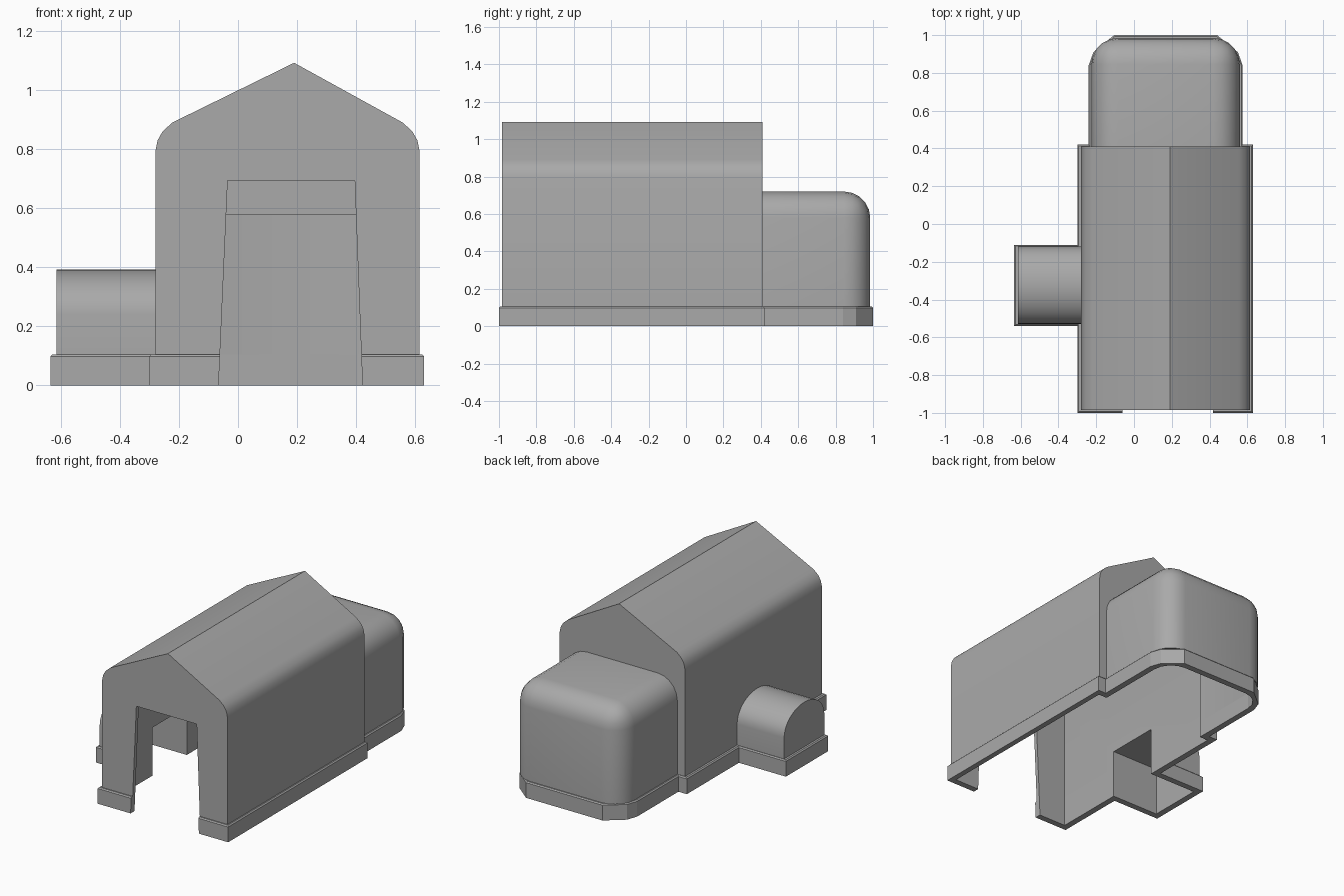
import bpy, bmesh, math
from mathutils import Vector

cube = bpy.data.objects.get("Cube")
if cube:
    bpy.data.objects.remove(cube, do_unlink=True)

stone = bpy.data.materials.new("plain grey")
stone.use_nodes = True
grey = (0.4, 0.4, 0.4, 1)
stone.diffuse_color = grey
stone.node_tree.nodes["Principled BSDF"].inputs["Base Color"].default_value = grey


def prism(name, outline, axis, start, end, bevel_rule=None, radius=0, segments=1):
    """Extrude a 2D outline along an axis, optionally rounding chosen edges."""
    place = {"x": lambda a, b: (start, a, b),
             "y": lambda a, b: (a, start, b),
             "z": lambda a, b: (a, b, start)}[axis]
    step = Vector([(end - start) * (axis == k) for k in "xyz"])
    bm = bmesh.new()
    face = bm.faces.new([bm.verts.new(place(a, b)) for a, b in outline])
    new = bmesh.ops.extrude_face_region(bm, geom=[face])["geom"]
    bmesh.ops.translate(bm, vec=step, verts=[v for v in new if isinstance(v, bmesh.types.BMVert)])
    bmesh.ops.recalc_face_normals(bm, faces=bm.faces)
    if bevel_rule:
        edges = [e for e in bm.edges if bevel_rule(*[v.co for v in e.verts])]
        bmesh.ops.bevel(bm, geom=edges, offset=radius, segments=segments,
                        profile=0.5, affect="EDGES", clamp_overlap=True)
    mesh = bpy.data.meshes.new(name)
    bm.to_mesh(mesh)
    bm.free()
    mesh.materials.append(stone)
    obj = bpy.data.objects.new(name, mesh)
    bpy.context.collection.objects.link(obj)
    return obj


def rect(a0, b0, a1, b1):
    return [(a0, b0), (a1, b0), (a1, b1), (a0, b1)]


def hall_outline(bottom, scale=1, drop=0):
    """Gabled section with rounded eaves."""
    mid = 0.1675
    left = [(-0.28, bottom + drop), (-0.28, 0.79), (-0.272, 0.83), (-0.255, 0.86), (-0.222, 0.89)]
    right = [(2 * mid - x, z) for x, z in reversed(left)]
    return [(mid + (x - mid) * scale, z - drop) for x, z in left + [(0.19, 1.092)] + right]


def arch(y0, y1, bottom, spring, top, steps=16):
    mid, half = (y0 + y1) / 2, (y1 - y0) / 2
    curve = [(mid + half * math.cos(math.pi * i / steps),
              spring + (top - spring) * math.sin(math.pi * i / steps)) for i in range(steps + 1)]
    return [(y0, bottom), (y1, bottom)] + curve


TOP = 0.105   # footing height

# Footing plan: hall, rear wing with clipped corners, side annex
plan = [(-0.30, -1), (0.63, -1), (0.63, 0.42), (0.575, 0.42), (0.575, 0.84), (0.55, 0.91),
        (0.44, 1), (-0.105, 1), (-0.215, 0.91), (-0.24, 0.84), (-0.24, 0.42), (-0.30, 0.42),
        (-0.30, -0.11), (-0.635, -0.11), (-0.635, -0.54), (-0.30, -0.54)]
footing = prism("footing", plan, "z", 0, TOP,
                lambda a, b: min(a.z, b.z) > TOP - 0.001, 0.007)

# Solid outer volumes
hall = prism("hall", hall_outline(TOP), "y", -0.985, 0.41)
rear_wing = prism("rear_wing", rect(-0.225, 0.41, 0.56, 0.985), "z", TOP, 0.72,
                  lambda a, b: max(a.y, b.y) > 0.9 and min(a.z, b.z) > 0.7
                  or (a.y > 0.9 and b.y > 0.9 and abs(a.z - b.z) > 0.1), 0.14, 5)
annex = prism("side_annex", arch(-0.53, -0.12, TOP, 0.24, 0.393), "x", -0.615, -0.275)

# Hollow rooms and doorway
cutters = [
    prism("hall_room", hall_outline(-0.1, 0.955, 0.03), "y", -0.96, 0.38),
    prism("rear_room", rect(-0.2, 0.3, 0.535, 0.96), "z", -0.1, 0.577,
          lambda a, b: a.y > 0.9 and b.y > 0.9 and abs(a.z - b.z) > 0.1, 0.13, 4),
    prism("annex_room", rect(-0.595, -0.5, -0.1, -0.15), "z", -0.1, 0.31),
    prism("doorway", [(-0.07, -0.1), (0.425, -0.1), (0.395, 0.693), (-0.035, 0.693)],
          "y", -1.1, -0.9),
]

for part in (footing, hall, rear_wing, annex):
    bpy.ops.object.select_all(action="DESELECT")
    part.select_set(True)
    bpy.context.view_layer.objects.active = part
    for cutter in cutters:
        cut = part.modifiers.new(cutter.name, "BOOLEAN")
        cut.operation = "DIFFERENCE"
        cut.solver = "EXACT"
        cut.object = cutter
        bpy.ops.object.modifier_apply(modifier=cut.name)
    if part is not footing:
        bpy.ops.object.shade_smooth_by_angle(angle=math.radians(25))

for cutter in cutters:
    bpy.data.objects.remove(cutter, do_unlink=True)
